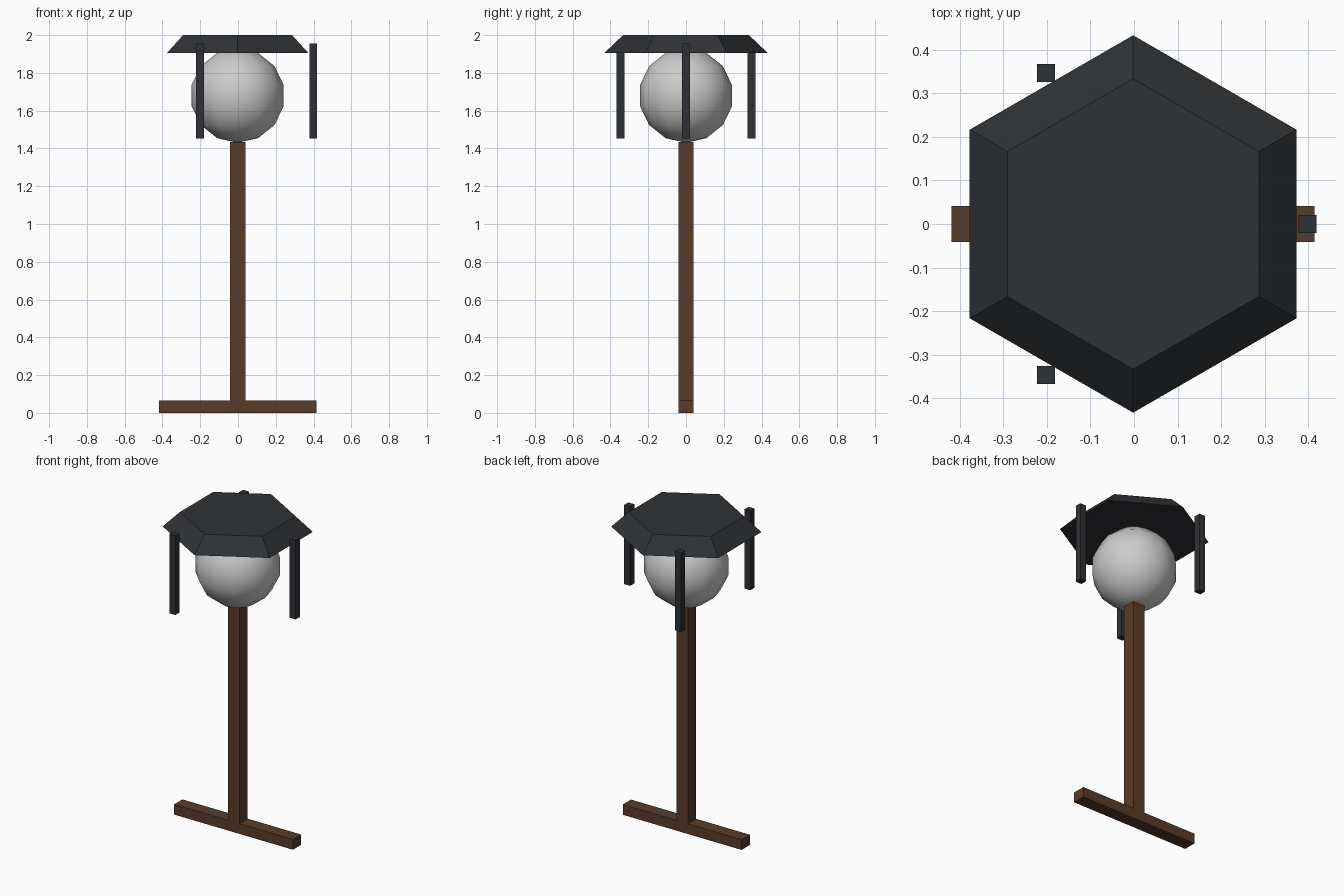
import bpy, math
from math import sin, cos, radians

if "Cube" in bpy.data.objects:
    bpy.data.objects.remove(bpy.data.objects["Cube"])

CX = -0.002  # lamp axis, offset so the whole model is centred


def material(name, rgb):
    m = bpy.data.materials.new(name)
    m.diffuse_color = (*rgb, 1)
    m.use_nodes = True
    m.node_tree.nodes["Principled BSDF"].inputs["Base Color"].default_value = m.diffuse_color
    return m


wood = material("wood", (0.10, 0.045, 0.022))
iron = material("iron", (0.028, 0.031, 0.035))


def box(name, x, y, sx, sy, z0, z1, mat):
    bpy.ops.mesh.primitive_cube_add(size=1, location=(CX + x, y, (z0 + z1) / 2))
    o = bpy.context.object
    o.name = name
    o.scale = (sx, sy, z1 - z0)
    bpy.ops.object.transform_apply(location=False, rotation=False, scale=True)
    o.data.materials.append(mat)
    return o


# Wooden foot and post
box("foot", 0, 0, 0.833, 0.082, 0, 0.065, wood)
box("post", 0, 0, 0.082, 0.082, 0, 1.435, wood)

# Low-sided, smooth shaded globe
bpy.ops.mesh.primitive_uv_sphere_add(segments=12, ring_count=7, radius=0.25,
                                     location=(CX, 0, 1.68))
globe = bpy.context.object
globe.name = "globe"
bpy.ops.object.shade_smooth()

# Hexagonal tapered cap with corners towards front and back
verts = [(CX + r * cos(radians(90 + 60 * i)), r * sin(radians(90 + 60 * i)), z)
         for r, z in ((0.433, 1.905), (0.333, 2.0)) for i in range(6)]
faces = [(i, (i + 1) % 6, (i + 1) % 6 + 6, i + 6) for i in range(6)]
faces += [tuple(range(5, -1, -1)), tuple(range(6, 12))]
mesh = bpy.data.meshes.new("cap")
mesh.from_pydata(verts, [], faces)
cap = bpy.data.objects.new("cap", mesh)
bpy.context.collection.objects.link(cap)
mesh.materials.append(iron)

# Three upright bars around the globe
for i in range(3):
    a = radians(120 * i)
    box(f"bar_{i + 1}", 0.4 * cos(a), 0.347 / sin(radians(120)) * sin(a),
        0.0415, 0.0415, 1.453, 1.955, iron)
